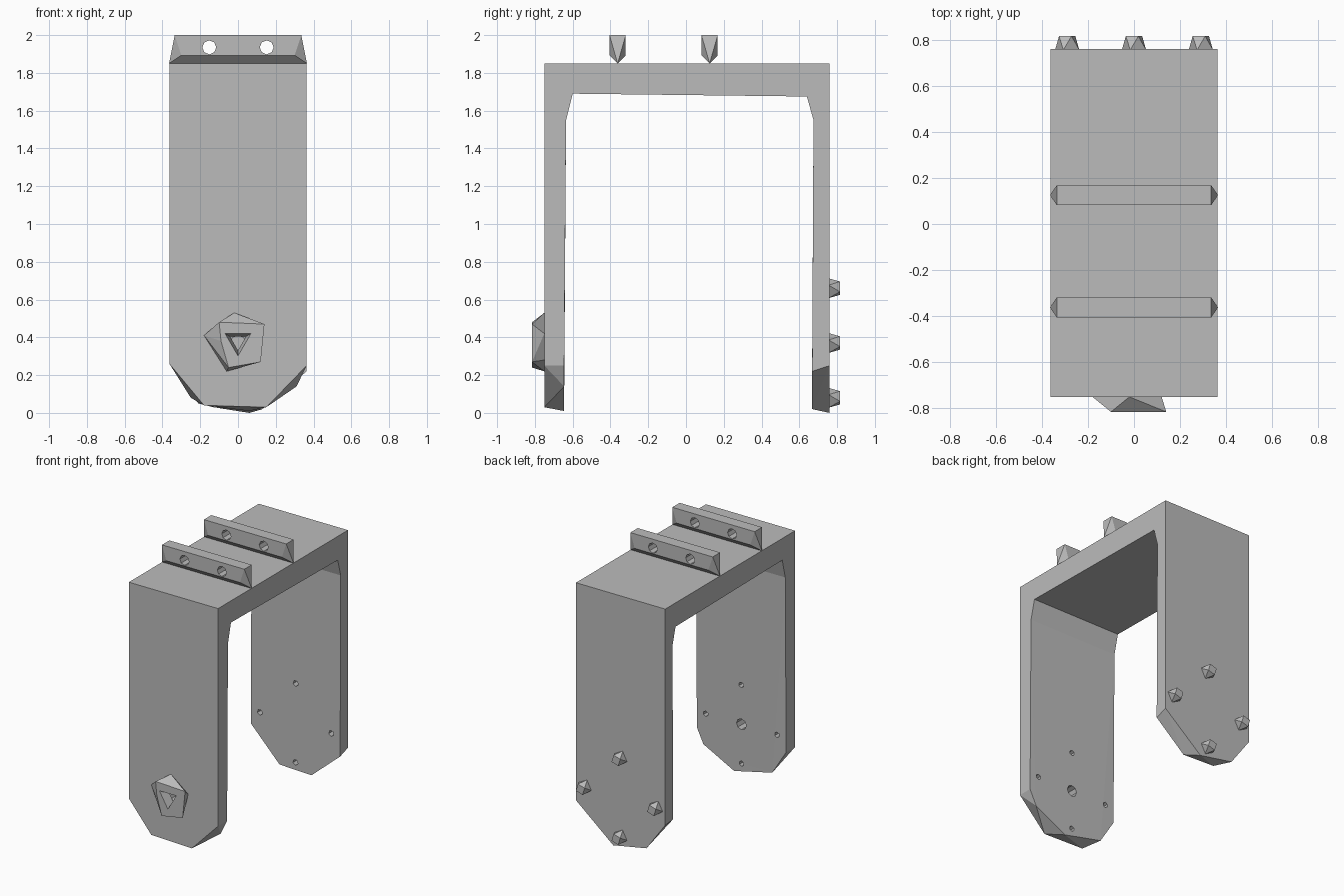
import bpy, bmesh, math
from mathutils import Vector, Matrix

cube = bpy.data.objects.get("Cube")
if cube:
    bpy.data.objects.remove(cube)

grey = bpy.data.materials.new("warm_neutral_grey")
grey.use_nodes = True
COLOUR = (0.5, 0.5, 0.5, 1)
grey.diffuse_color = COLOUR
grey.node_tree.nodes["Principled BSDF"].inputs["Base Color"].default_value = COLOUR


def finish(name, bm):
    bmesh.ops.recalc_face_normals(bm, faces=bm.faces)
    mesh = bpy.data.meshes.new(name)
    bm.to_mesh(mesh)
    bm.free()
    mesh.materials.append(grey)
    ob = bpy.data.objects.new(name, mesh)
    bpy.context.collection.objects.link(ob)
    return ob


def hull(name, points):
    """Faceted solid wrapped around a few points."""
    bm = bmesh.new()
    for p in points:
        bm.verts.new(p)
    bmesh.ops.convex_hull(bm, input=bm.verts)
    bmesh.ops.dissolve_limit(bm, angle_limit=0.01, verts=bm.verts, edges=bm.edges)
    return finish(name, bm)


def at_y(outline, y):
    return [(x, y, z) for x, z in outline]


def ring(x, z, radius, sides, turn=0.0):
    angles = [turn + math.tau * i / sides for i in range(sides)]
    return [(x + radius * math.cos(a), z + radius * math.sin(a)) for a in angles]


def drill(ob, holes):
    """Cut holes along y: x, z, y1, radius1, y2, radius2, sides."""
    bm = bmesh.new()
    for x, z, y1, r1, y2, r2, sides in holes:
        place = Matrix.Translation((x, (y1 + y2) / 2, z)) @ Matrix.Rotation(-math.pi / 2, 4, "X")
        bmesh.ops.create_cone(bm, cap_ends=True, segments=sides, radius1=r1,
                              radius2=r2, depth=y2 - y1, matrix=place)
    cutter = finish("hole_cutter", bm)
    cutter.hide_render = True
    mod = ob.modifiers.new("holes", "BOOLEAN")
    mod.operation, mod.solver, mod.object = "DIFFERENCE", "EXACT", cutter
    bpy.context.view_layer.objects.active = ob
    bpy.ops.object.modifier_apply(modifier=mod.name)
    bpy.data.objects.remove(cutter)


W = 0.363           # half width of the bracket
JOINT = 1.55        # height where the arms meet the bridge
HUB = 0.37          # height of the pivot
SPREAD = 0.29       # distance of the bolts from the pivot

# Bridge with chamfered inner corners
profile = [(-0.75, JOINT), (-0.75, 1.85), (0.76, 1.85), (0.76, JOINT),
           (0.675, JOINT), (0.64, 1.675), (-0.6, 1.69), (-0.635, JOINT)]
bm = bmesh.new()
face = bm.faces.new([bm.verts.new((-W, y, z)) for y, z in profile])
side = bmesh.ops.extrude_face_region(bm, geom=[face])["geom"]
bmesh.ops.translate(bm, vec=Vector((2 * W, 0, 0)),
                    verts=[v for v in side if isinstance(v, bmesh.types.BMVert)])
finish("bridge", bm)

# Arms with faceted, tapering ends
top = [(-W, JOINT), (W, JOINT)]
front_outer = [(-W, 0.26), (-0.18, 0.04), (0.15, 0.03), (W, 0.25)]
front_inner = [(-W, 0.26), (-0.25, 0.08), (0.06, 0.01), (0.31, 0.14), (W, 0.25)]
back_inner = [(-W, 0.27), (-0.13, 0.03), (0.13, 0.02), (W, 0.22)]
back_outer = [(-W, 0.26), (-0.21, 0.05), (0.06, 0.0), (W, 0.25)]

front_arm = hull("front_arm", at_y(top + front_outer, -0.75)
                 + at_y(top, -0.635) + at_y(front_inner, -0.645))
back_arm = hull("back_arm", at_y(top + back_outer, 0.76)
                + at_y(top, 0.675) + at_y(back_inner, 0.668))

# Bolt pattern around the pivot
bolts = [(0, HUB + SPREAD), (0, HUB - SPREAD), (-SPREAD, HUB), (SPREAD, HUB)]
drill(front_arm, [(x, z, -0.69, 0.02, -0.6, 0.02, 6) for x, z in bolts]
      + [(0, HUB, -0.8, 0.04, -0.6, 0.04, 8)])
drill(back_arm, [(x, z, 0.62, 0.022, 0.72, 0.022, 5) for x, z in bolts])

# Bolt heads on the back arm
for i, (x, z) in enumerate(bolts):
    hull(f"bolt_head_{i + 1}",
         at_y(ring(x, z, 0.055, 4, 0.3), 0.755)
         + at_y(ring(x, z, 0.04, 4, 0.3 + math.pi / 4), 0.815))

# Pivot boss on the front arm
boss_base = [(-0.18, 0.41), (-0.02, 0.53), (0.12, 0.42), (0.08, 0.28), (-0.06, 0.22)]
boss_face = [(-0.1, 0.48), (0.14, 0.47), (0.12, 0.27), (-0.05, 0.24), (-0.09, 0.38)]
boss = hull("pivot_boss", at_y(boss_base, -0.75) + at_y(boss_face, -0.815))
drill(boss, [(0, HUB + 0.01, -0.83, 0.085, -0.74, 0.045, 3)])

# Mounting rails on the bridge, keel-shaped with two cross holes
for name, y in (("front_rail", -0.362), ("back_rail", 0.125)):
    points = []
    for sx in (-1, 1):
        points.append((sx * 0.365, y, 1.85))
        for sy in (-0.043, 0.043):
            points += [(sx * 0.335, y + sy, 2.0), (sx * 0.3, y + sy, 1.893)]
    rail = hull(name, points)
    drill(rail, [(x, 1.935, y - 0.1, 0.037, y + 0.1, 0.037, 8) for x in (-0.152, 0.152)])
